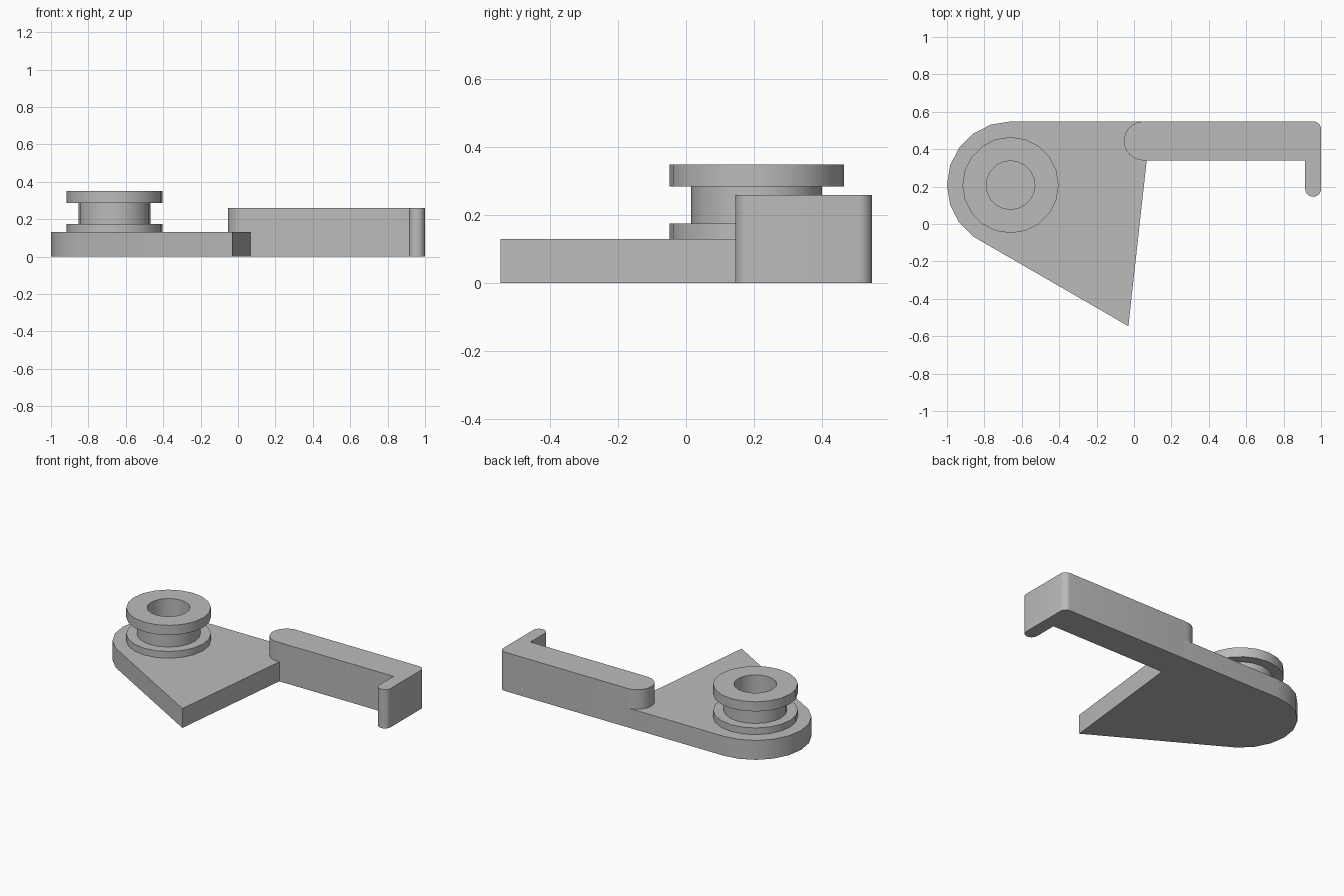
import bpy
import bmesh
from math import radians, cos, sin, tau

if "Cube" in bpy.data.objects:
    bpy.data.objects.remove(bpy.data.objects["Cube"], do_unlink=True)

grey = bpy.data.materials.new("plain grey")
grey.use_nodes = True
colour = (0.5, 0.5, 0.5, 1)
grey.diffuse_color = colour
grey.node_tree.nodes["Principled BSDF"].inputs["Base Color"].default_value = colour


def arc(cx, cy, r, start, end, steps):
    """Points along an arc, angles in degrees."""
    angles = [radians(start + (end - start) * i / steps) for i in range(steps + 1)]
    return [(cx + r * cos(a), cy + r * sin(a)) for a in angles]


def finish(name, bm):
    bmesh.ops.recalc_face_normals(bm, faces=bm.faces)
    mesh = bpy.data.meshes.new(name)
    bm.to_mesh(mesh)
    bm.free()
    mesh.materials.append(grey)
    obj = bpy.data.objects.new(name, mesh)
    bpy.context.collection.objects.link(obj)
    return obj


def slab(name, outline, height):
    """Extrude a flat outline upward from the ground."""
    bm = bmesh.new()
    face = bm.faces.new([bm.verts.new((x, y, 0)) for x, y in outline])
    top = bmesh.ops.extrude_face_region(bm, geom=[face])["geom"]
    verts = [v for v in top if isinstance(v, bmesh.types.BMVert)]
    bmesh.ops.translate(bm, verts=verts, vec=(0, 0, height))
    return finish(name, bm)


def lathe(name, profile, cx, cy, sides):
    """Spin a closed profile of (radius, height) about a vertical axis."""
    bm = bmesh.new()
    rings = [[bm.verts.new((cx + r * cos(tau * i / sides), cy + r * sin(tau * i / sides), z))
              for r, z in profile] for i in range(sides)]
    n = len(profile)
    for i in range(sides):
        a, b = rings[i], rings[(i + 1) % sides]
        for j in range(n):
            k = (j + 1) % n
            bm.faces.new((a[j], b[j], b[k], a[k]))
    return finish(name, bm)


def smooth(obj):
    bpy.ops.object.select_all(action='DESELECT')
    obj.select_set(True)
    bpy.context.view_layer.objects.active = obj
    bpy.ops.object.shade_smooth_by_angle(angle=radians(30))


PIVOT_X, PIVOT_Y = -0.66, 0.208

# Base plate: rounded round the pivot, tapering to a front point
plate = slab("base_plate",
             arc(PIVOT_X, PIVOT_Y, 0.34, 90, 234, 8)
             + [(-0.03, -0.546), (0.07, 0.36), (0.07, 0.548)], 0.13)

# Arm with a round inner end and a hook at the far end
arm = slab("hooked_arm",
           arc(0.05, 0.444, 0.104, 90, 270, 16)
           + [(0.915, 0.34)]
           + arc(0.9575, 0.188, 0.0425, 180, 360, 12)
           + arc(0.96, 0.508, 0.04, 0, 90, 6), 0.26)

# Hollow flanged spool on the pivot
spool = lathe("spool",
              [(0.13, 0.12), (0.257, 0.12), (0.257, 0.175), (0.193, 0.175),
               (0.193, 0.285), (0.257, 0.285), (0.257, 0.35), (0.13, 0.35)],
              PIVOT_X, PIVOT_Y, 20)

for part in (plate, arm, spool):
    smooth(part)
